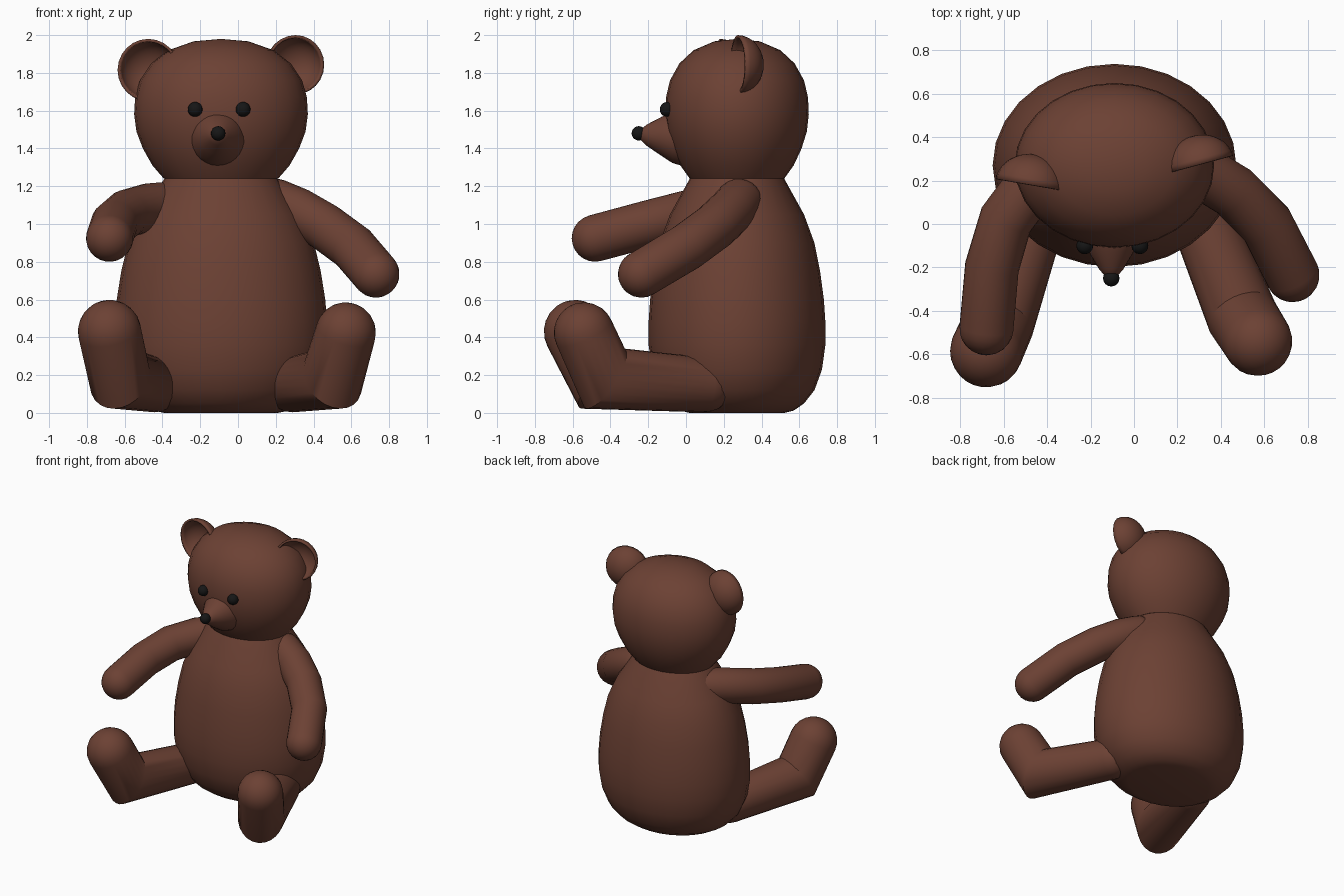
import bpy, bmesh
from math import sin, cos, pi, radians
from mathutils import Vector

if "Cube" in bpy.data.objects:
    bpy.data.objects.remove(bpy.data.objects["Cube"])


def material(name, rgb):
    m = bpy.data.materials.new(name)
    m.diffuse_color = (*rgb, 1)
    m.use_nodes = True
    m.node_tree.nodes["Principled BSDF"].inputs["Base Color"].default_value = m.diffuse_color
    return m


BROWN = material("brown fur", (0.15, 0.053, 0.034))
BLACK = material("black", (0.008, 0.008, 0.008))


def skin(name, rings, mat=BROWN, caps=True):
    """Join equal rings of points into a smooth tube."""
    bm = bmesh.new()
    loops = [[bm.verts.new(p) for p in ring] for ring in rings]
    n = len(loops[0])
    for a, b in zip(loops, loops[1:]):
        for i in range(n):
            j = (i + 1) % n
            bm.faces.new((a[i], a[j], b[j], b[i]))
    if caps:
        bm.faces.new(loops[0][::-1])
        bm.faces.new(loops[-1])
    bmesh.ops.remove_doubles(bm, verts=bm.verts, dist=0.0005)
    me = bpy.data.meshes.new(name)
    bm.to_mesh(me)
    bm.free()
    me.materials.append(mat)
    ob = bpy.data.objects.new(name, me)
    bpy.context.collection.objects.link(ob)
    bpy.ops.object.select_all(action='DESELECT')
    bpy.context.view_layer.objects.active = ob
    ob.select_set(True)
    bpy.ops.object.shade_smooth_by_angle(angle=radians(35))
    return ob


def lathe(name, profile, origin, axis=(0, 0, 1), wide=1.0, sides=28, mat=BROWN, caps=True):
    """Revolve (radius, height) points around an axis; wide stretches x."""
    axis = Vector(axis)
    q = axis.to_track_quat('Z', 'Y') if axis.z < 1 else axis.to_track_quat('Z', 'X').identity() or Vector((0, 0, 1)).rotation_difference(axis)
    o = Vector(origin)
    rings = []
    for r, h in profile:
        rings.append([o + q @ Vector((r * wide * cos(2 * pi * i / sides),
                                      r * sin(2 * pi * i / sides), h))
                      for i in range(sides)])
    return skin(name, rings, mat, caps)


def limb(name, path, radii, sides=24):
    """Mitred tube along a path with a domed end at both tips."""
    pts = [Vector(p) for p in path]
    run = pts[-1] - pts[0]
    side = Vector((run.x, run.y, 0)).cross(Vector((0, 0, 1))).normalized()
    dirs = [(b - a).normalized() for a, b in zip(pts, pts[1:])]

    def ring(c, n, r, stretch=1.0):
        u = (side - n * side.dot(n)).normalized()
        v = n.cross(u)
        return [c + u * r * cos(2 * pi * i / sides) + v * r * stretch * sin(2 * pi * i / sides)
                for i in range(sides)]

    rings = []
    arc = [k * pi / 12 for k in range(1, 7)]
    for t in reversed(arc):
        rings.append(ring(pts[0] - dirs[0] * radii[0] * sin(t), dirs[0], radii[0] * cos(t)))
    for i, p in enumerate(pts):
        a, b = dirs[max(i - 1, 0)], dirs[min(i, len(dirs) - 1)]
        n = (a + b).normalized()
        rings.append(ring(p, n, radii[i], 1 / n.dot(a)))
    for t in arc:
        rings.append(ring(pts[-1] + dirs[-1] * radii[-1] * sin(t), dirs[-1], radii[-1] * cos(t)))
    return skin(name, rings, caps=False)


def ball(name, origin, r):
    prof = [(r * cos(t), r * sin(t)) for t in (-pi / 2 + k * pi / 10 for k in range(11))]
    return lathe(name, prof, origin, sides=16, mat=BLACK, caps=False)


# Torso and head share one oval cross-section
CX, CY = -0.09, 0.27
lathe("body", [(0.25, 0), (0.30, 0.012), (0.355, 0.05), (0.41, 0.12), (0.45, 0.23), (0.468, 0.36),
               (0.468, 0.48), (0.46, 0.6), (0.44, 0.75), (0.41, 0.9), (0.355, 1.05), (0.25, 1.24)],
      (CX, CY, 0), wide=1.2)
lathe("head", [(0.25, 1.24), (0.30, 1.31), (0.342, 1.4), (0.37, 1.49), (0.38, 1.58), (0.376, 1.67),
               (0.355, 1.76), (0.305, 1.85), (0.23, 1.92), (0.12, 1.967), (0, 1.98)],
      (CX, CY, 0), wide=1.21)

# Face
lathe("muzzle", [(0.155, -0.12), (0.155, 0), (0.14, 0.06), (0.10, 0.13), (0.055, 0.205), (0.02, 0.245), (0, 0.25)],
      (-0.105, -0.005, 1.46), axis=(0, -0.25, 0.015))
ball("nose", (-0.105, -0.25, 1.48), 0.038)
ball("eye_left", (-0.227, -0.1, 1.607), 0.039)
ball("eye_right", (0.027, -0.1, 1.607), 0.039)

# Hollow cup ears opening to the front
for name, origin, axis, r in (("ear_left", (-0.475, 0.18, 1.815), (0.17, 0.985, 0), 0.165),
                              ("ear_right", (0.305, 0.275, 1.843), (-0.26, 0.966, 0), 0.157)):
    cup = [(r * cos(k * pi / 16), 0.86 * r * sin(k * pi / 16)) for k in range(9)]
    ear = lathe(name, cup, origin, axis, sides=24, caps=False)
    mod = ear.modifiers.new("thickness", 'SOLIDIFY')
    mod.thickness = 0.015
    mod.offset = -1

# Arms
limb("arm_left", [(-0.35, 0.28, 1.10), (-0.47, 0.18, 1.09), (-0.59, 0.02, 1.055),
                  (-0.655, -0.2, 1.0), (-0.68, -0.48, 0.925)], [0.125] * 5)
limb("arm_right", [(0.2, 0.28, 1.115), (0.32, 0.235, 1.065), (0.46, 0.15, 0.985),
                   (0.61, 0.0, 0.875), (0.73, -0.235, 0.735)], [0.125] * 5)

# Legs with a sharp heel and upturned foot
limb("leg_left", [(-0.44, 0.1, 0.148), (-0.625, -0.46, 0.182), (-0.68, -0.585, 0.43)], [0.145, 0.165, 0.168])
limb("leg_right", [(0.285, 0.1, 0.148), (0.5, -0.43, 0.182), (0.57, -0.54, 0.425)], [0.145, 0.165, 0.16])
